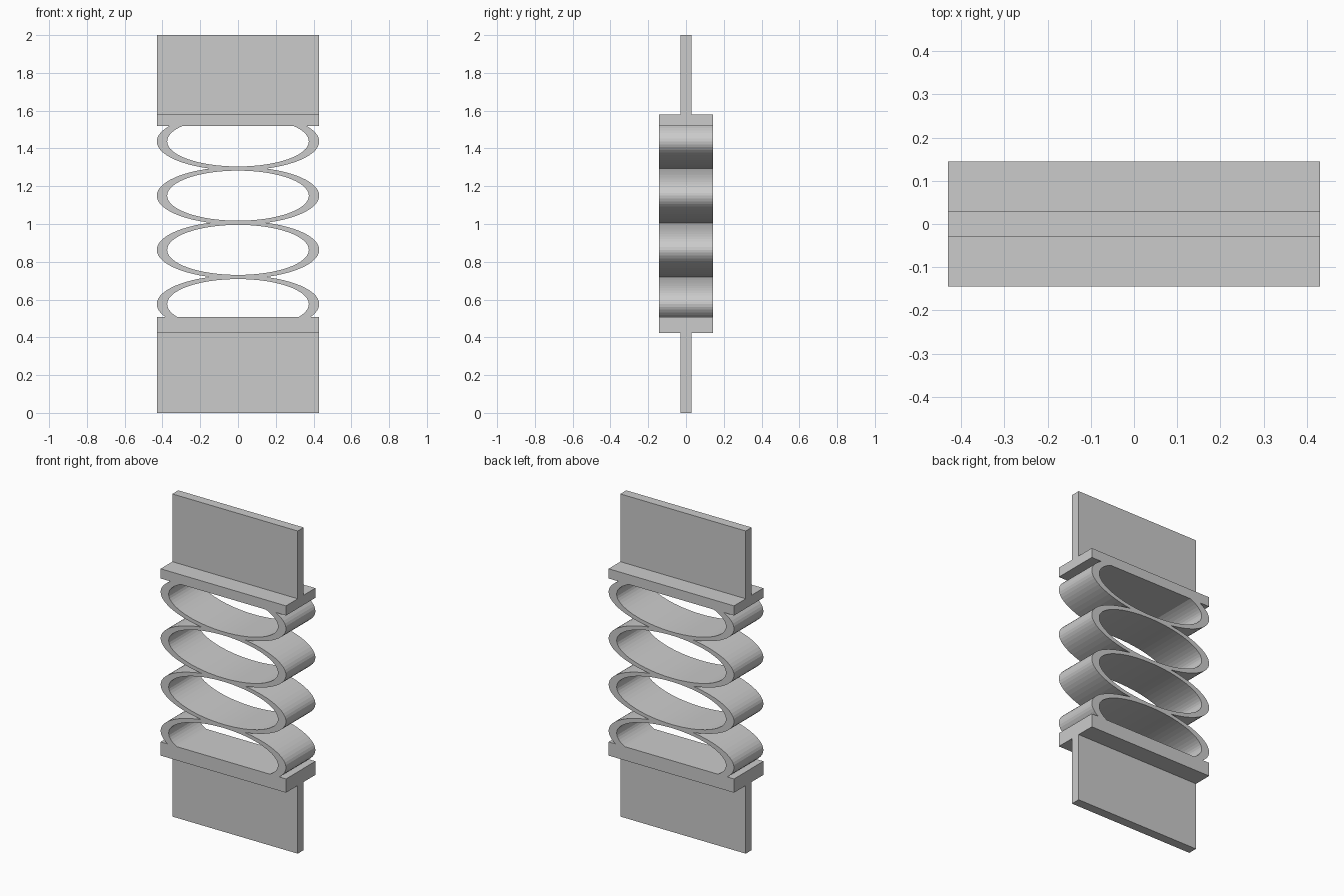
import bpy
import bmesh
import math

cube = bpy.data.objects.get("Cube")
if cube:
    bpy.data.objects.remove(cube, do_unlink=True)

grey = bpy.data.materials.new("plain_grey")
grey.use_nodes = True
grey.diffuse_color = (0.6, 0.6, 0.6, 1)
grey.node_tree.nodes["Principled BSDF"].inputs["Base Color"].default_value = (0.6, 0.6, 0.6, 1)

HALF_X = 0.43        # half width of the whole part
HALF_Y = 0.144       # half depth of the rings and pads
WEB_Y = 0.029        # half thickness of the grip tabs
PAD_LOW = (0.422, 0.507)
PAD_HIGH = (1.58, 1.52)
PITCH = 0.287
FIRST = 0.576
SEGMENTS = 64


def finish(name, bm):
    bmesh.ops.recalc_face_normals(bm, faces=bm.faces)
    mesh = bpy.data.meshes.new(name)
    bm.to_mesh(mesh)
    bm.free()
    mesh.materials.append(grey)
    obj = bpy.data.objects.new(name, mesh)
    bpy.context.collection.objects.link(obj)
    return obj


def tee(name, end, shoulder, face):
    """T-shaped end: a grip tab and a wide pad, extruded along x."""
    half = [(WEB_Y, end), (WEB_Y, shoulder), (HALF_Y, shoulder), (HALF_Y, face)]
    outline = half + [(-y, z) for y, z in reversed(half)]
    bm = bmesh.new()
    profile = bm.faces.new([bm.verts.new((-HALF_X, y, z)) for y, z in outline])
    moved = bmesh.ops.extrude_face_region(bm, geom=[profile], use_keep_orig=True)["geom"]
    verts = [v for v in moved if isinstance(v, bmesh.types.BMVert)]
    bmesh.ops.translate(bm, verts=verts, vec=(2 * HALF_X, 0, 0))
    return finish(name, bm)


def ring(name, centre, low, high):
    """Oval band, trimmed where it merges with its neighbours."""
    bm = bmesh.new()
    loops = []
    for rx, rz, y in ((HALF_X, 0.153, -HALF_Y), (HALF_X, 0.153, HALF_Y),
                      (0.375, 0.1325, HALF_Y), (0.375, 0.1325, -HALF_Y)):
        angles = [2 * math.pi * i / SEGMENTS for i in range(SEGMENTS)]
        loops.append([bm.verts.new((rx * math.cos(a), y, centre + rz * math.sin(a)))
                      for a in angles])
    for k in range(4):
        a, b = loops[k], loops[(k + 1) % 4]
        for i in range(SEGMENTS):
            j = (i + 1) % SEGMENTS
            bm.faces.new((a[i], a[j], b[j], b[i]))
    bmesh.ops.recalc_face_normals(bm, faces=bm.faces)
    for z, direction in ((low, -1), (high, 1)):
        geom = bm.verts[:] + bm.edges[:] + bm.faces[:]
        bmesh.ops.bisect_plane(bm, geom=geom, plane_co=(0, 0, z),
                               plane_no=(0, 0, direction), clear_outer=True)
    return finish(name, bm)


# End grips with pads
tee("lower_grip", 0, *PAD_LOW)
tee("upper_grip", 2, *PAD_HIGH)

# Stack of four oval spring rings
for n in range(4):
    centre = FIRST + n * PITCH
    low = max(centre - PITCH / 2, PAD_LOW[1])
    high = min(centre + PITCH / 2, PAD_HIGH[1])
    ring(f"spring_ring_{n + 1}", centre, low, high)
